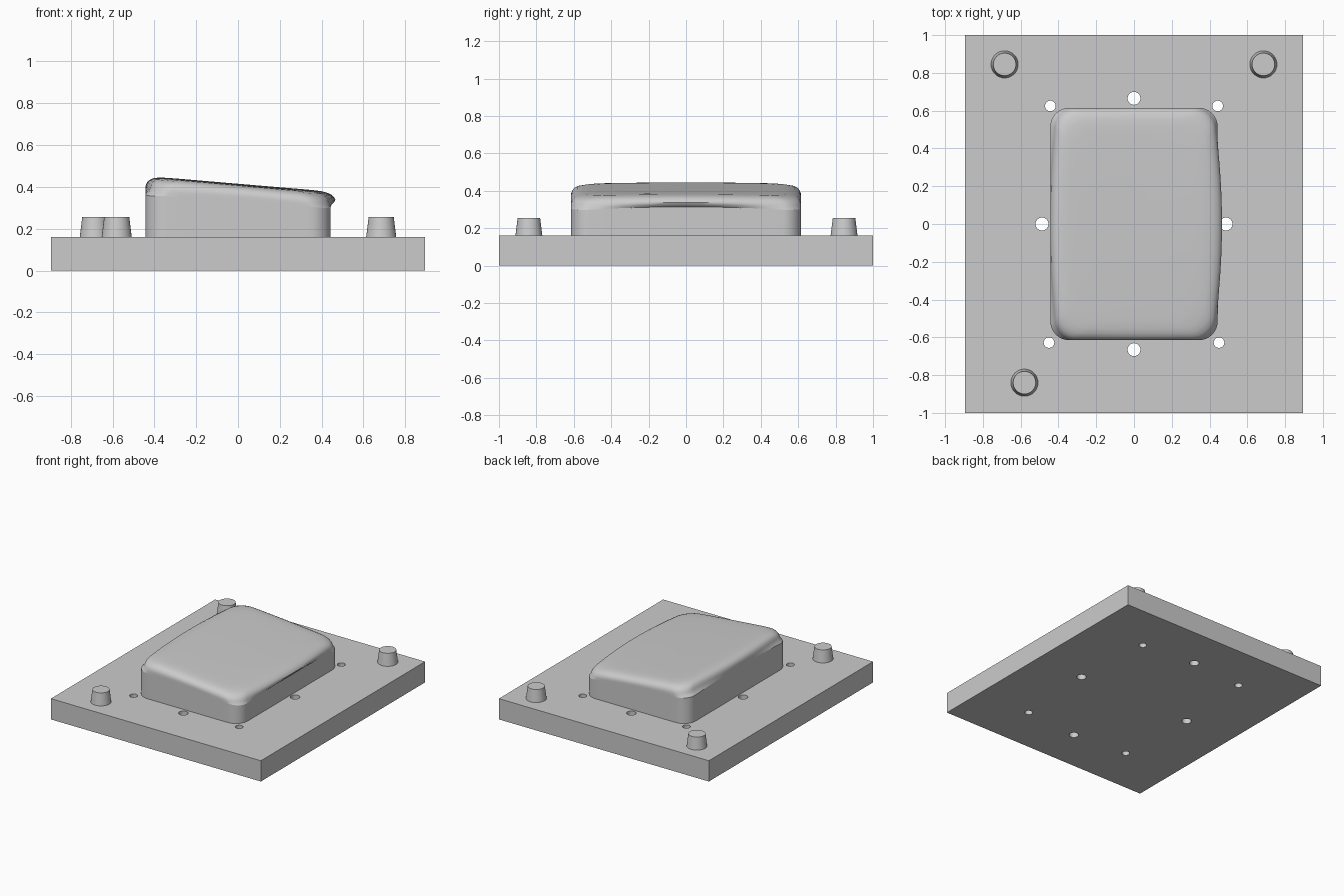
import bpy, bmesh, math
from mathutils import Matrix

cube = bpy.data.objects.get("Cube")
if cube:
    bpy.data.objects.remove(cube, do_unlink=True)

grey = bpy.data.materials.new("plain grey")
grey.use_nodes = True
colour = (0.6, 0.6, 0.6, 1)
grey.diffuse_color = colour
grey.node_tree.nodes["Principled BSDF"].inputs["Base Color"].default_value = colour

PLATE_TOP = 0.16


def finish(bm, name, smooth=None):
    """Turn a bmesh into a named, coloured object."""
    bmesh.ops.recalc_face_normals(bm, faces=bm.faces)
    mesh = bpy.data.meshes.new(name)
    bm.to_mesh(mesh)
    bm.free()
    obj = bpy.data.objects.new(name, mesh)
    bpy.context.collection.objects.link(obj)
    mesh.materials.append(grey)
    bpy.ops.object.select_all(action='DESELECT')
    obj.select_set(True)
    bpy.context.view_layer.objects.active = obj
    if smooth:
        bpy.ops.object.shade_smooth_by_angle(angle=math.radians(smooth))
    return obj


def cone(bm, x, y, z0, z1, r0, r1, segments=32):
    bmesh.ops.create_cone(bm, cap_ends=True, segments=segments, radius1=r0,
                          radius2=r1, depth=z1 - z0,
                          matrix=Matrix.Translation((x, y, (z0 + z1) / 2)))


# Base plate drilled with eight through holes
bm = bmesh.new()
bmesh.ops.create_cube(bm, size=1, matrix=Matrix.Translation((0, 0, PLATE_TOP / 2))
                      @ Matrix.Diagonal((1.79, 2, PLATE_TOP, 1)))
plate = finish(bm, "base_plate")

bm = bmesh.new()
for s in (-1, 1):
    cone(bm, 0, s * 0.665, -0.1, 0.3, 0.034, 0.034)
    cone(bm, s * 0.487, 0, -0.1, 0.3, 0.034, 0.034)
    cone(bm, s * 0.443, 0.625, -0.1, 0.3, 0.028, 0.028)
    cone(bm, s * 0.45, -0.628, -0.1, 0.3, 0.028, 0.028)
drill = finish(bm, "hole_cutter")
drill.hide_render = True

cut = plate.modifiers.new("holes", 'BOOLEAN')
cut.operation = 'DIFFERENCE'
cut.solver = 'EXACT'
cut.object = drill
bpy.context.view_layer.objects.active = plate
bpy.ops.object.modifier_apply(modifier=cut.name)
bpy.data.objects.remove(drill, do_unlink=True)
bpy.ops.object.select_all(action='DESELECT')
plate.select_set(True)
bpy.ops.object.shade_smooth_by_angle(angle=math.radians(30))

# Tapered locating pins
pins = {"back_right_pin": (-0.685, 0.845), "back_left_pin": (0.685, 0.845),
        "front_right_pin": (-0.58, -0.84)}
for name, (x, y) in pins.items():
    bm = bmesh.new()
    cone(bm, x, y, PLATE_TOP, 0.255, 0.072, 0.06)
    finish(bm, name, 30)


def outline(inset):
    """Rounded rectangle with evenly divided sides."""
    hx, hy = 0.443 - inset, 0.615 - inset
    r = min(0.1 + 0.5 * inset, hx * 0.9)
    pts = []
    corners = ((1, 1), (-1, 1), (-1, -1), (1, -1))
    for q, (sx, sy) in enumerate(corners):
        for i in range(9):
            a = math.pi / 2 * (q + i / 8)
            pts.append((sx * (hx - r) + r * math.cos(a),
                        sy * (hy - r) + r * math.sin(a)))
        nx, ny = corners[(q + 1) % 4]
        a = math.pi / 2 * (q + 1)
        end = (nx * (hx - r) + r * math.cos(a), ny * (hy - r) + r * math.sin(a))
        x, y = pts[-1]
        for i in range(1, 12):
            t = i / 12
            pts.append((x + (end[0] - x) * t, y + (end[1] - y) * t))
    return pts


def seam(x, y):
    return 0.343 - 0.07 * x - 0.1 * x * x + 0.022 * (1 - (y / 0.615) ** 2)


def crown(x, y):
    return 0.415 - 0.085 * x - 0.02 * y * y


def loft(bm, rings):
    rows = [[bm.verts.new(p) for p in ring] for ring in rings]
    for low, high in zip(rows, rows[1:]):
        for i in range(len(low)):
            j = (i + 1) % len(low)
            bm.faces.new((low[i], low[j], high[j], high[i]))
    return rows


# Straight-walled core block up to the wavy parting line
base = outline(0)
bm = bmesh.new()
loft(bm, [[(x, y, PLATE_TOP) for x, y in base],
          [(x, y, seam(x, y)) for x, y in base]])
finish(bm, "core_wall", 35)


def cap_ring(inset, lift, bow):
    """Ring with barrel sides, bulging on the low side."""
    ring = []
    for x, y in outline(inset):
        end = (y / 0.615) ** 2
        z = seam(x, y) + (crown(x, y) - seam(x, y)) * lift
        x *= 1 - 0.075 * bow * end
        if x > 0:
            x += 0.024 * bow * (x / 0.443) ** 4 * (1 - 0.4 * end)
        ring.append((x, y, z))
    return ring


# Sloping, softly rounded crown: inset, height share, bow
profile = ((0, 0, 0), (0.0, 0.18, 0.7), (0.001, 0.38, 1), (0.007, 0.58, 1),
           (0.018, 0.75, 1), (0.036, 0.88, 1), (0.062, 0.96, 1),
           (0.1, 0.99, 1), (0.15, 1, 1), (0.24, 1, 1), (0.34, 1, 1))
bm = bmesh.new()
rows = loft(bm, [cap_ring(*p) for p in profile])
centre = bm.verts.new((0, 0, crown(0, 0)))
last = rows[-1]
for i in range(len(last)):
    bm.faces.new((last[i], last[(i + 1) % len(last)], centre))
finish(bm, "core_crown", 50)
